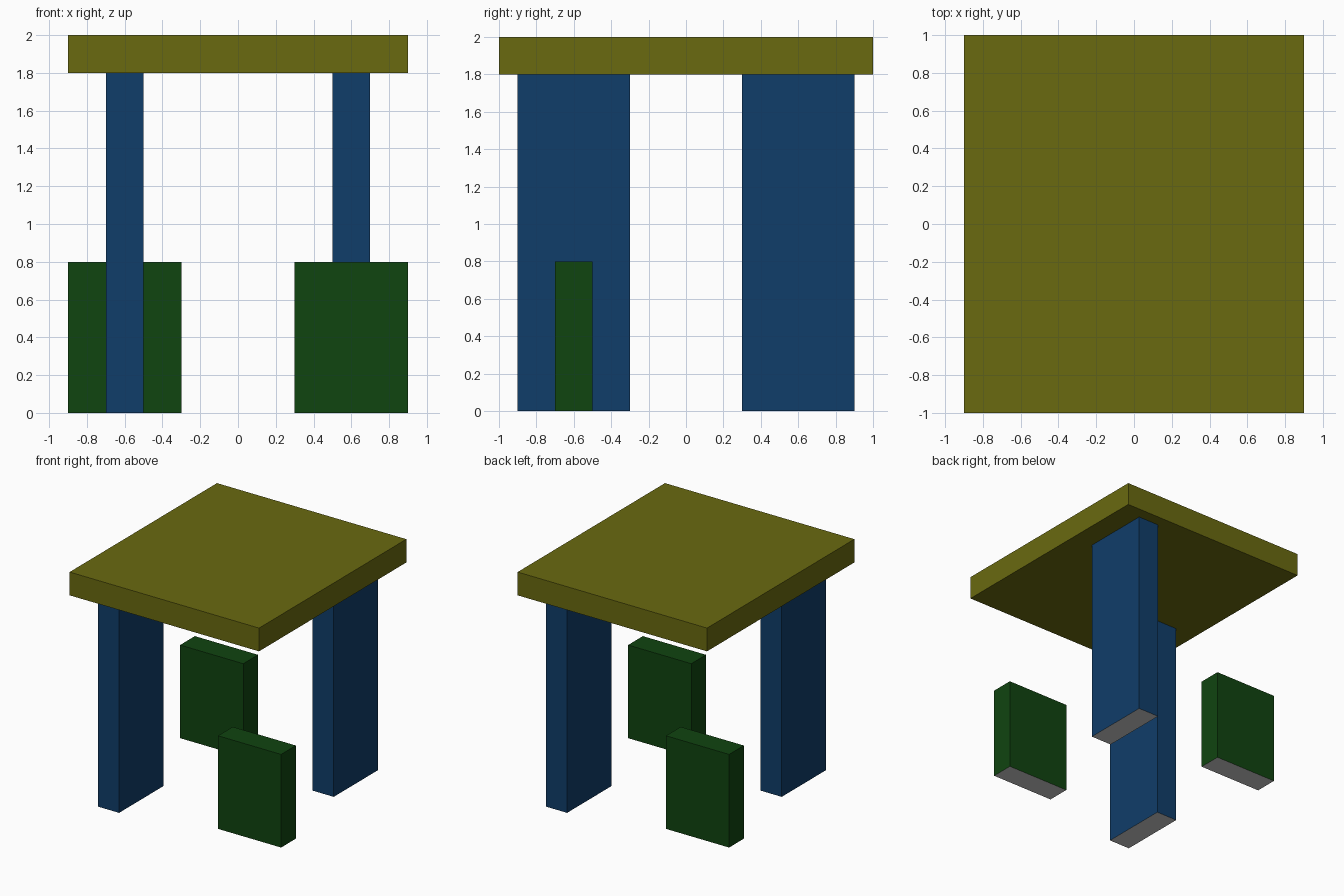
import bpy
import bmesh
from mathutils import Vector

if "Cube" in bpy.data.objects:
    bpy.data.objects.remove(bpy.data.objects["Cube"], do_unlink=True)


def material(name, rgb):
    mat = bpy.data.materials.new(name)
    mat.use_nodes = True
    color = (*rgb, 1)
    mat.diffuse_color = color
    mat.node_tree.nodes["Principled BSDF"].inputs["Base Color"].default_value = color
    return mat


olive = material("olive", (0.144, 0.144, 0.005))
blue = material("deep blue", (0.005, 0.047, 0.142))
green = material("dark green", (0.005, 0.058, 0.005))
grey = material("light grey", (0.6, 0.6, 0.6))


def box(name, center, size, mat, underside=None):
    """Flat-faced box, optionally with its own colour underneath."""
    bm = bmesh.new()
    bmesh.ops.create_cube(bm, size=1)
    bmesh.ops.scale(bm, vec=Vector(size), verts=bm.verts)
    bm.normal_update()
    mesh = bpy.data.meshes.new(name)
    mesh.materials.append(mat)
    if underside:
        mesh.materials.append(underside)
        for face in bm.faces:
            face.material_index = int(face.normal.z < -0.5)
    bm.to_mesh(mesh)
    bm.free()
    obj = bpy.data.objects.new(name, mesh)
    obj.location = center
    bpy.context.collection.objects.link(obj)


# Table top
box("table_top", (0, 0, 1.9), (1.8, 2, 0.2), olive)

# Legs and seats stand on opposite diagonals
for place, side in (("front", -1), ("back", 1)):
    box(place + "_leg", (0.6 * side, 0.6 * side, 0.9), (0.2, 0.6, 1.8), blue, grey)
    box(place + "_seat", (-0.6 * side, 0.6 * side, 0.4), (0.6, 0.2, 0.8), green, grey)
